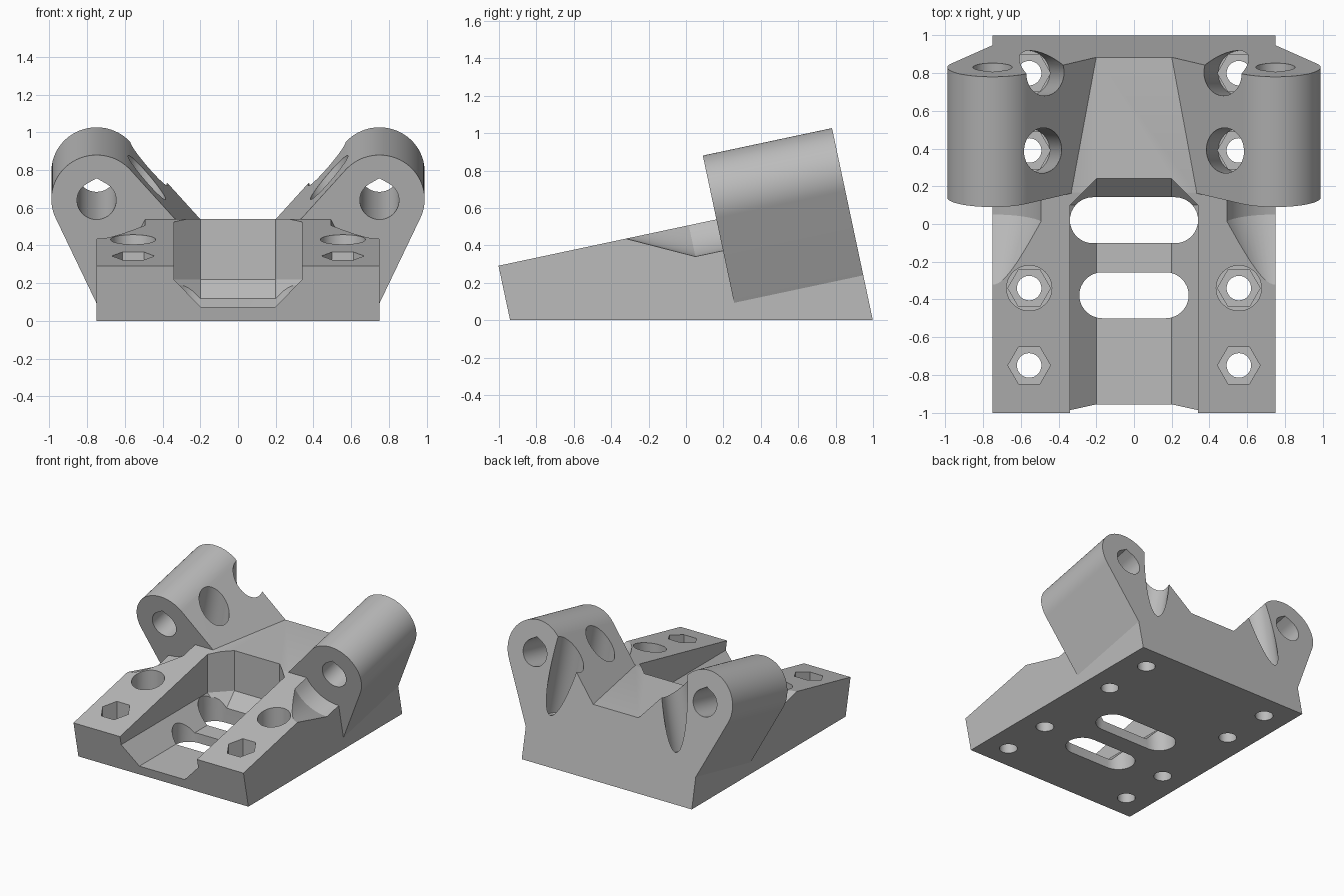
import bpy, bmesh
from math import sin, cos, tan, pi, radians
from mathutils import Vector

if "Cube" in bpy.data.objects:
    bpy.data.objects.remove(bpy.data.objects["Cube"], do_unlink=True)

TILT = radians(12)
FRONT, ARM, BACK = -0.92, 0.271, 0.977   # stations along the tilted axis
DECK, AXIS_X, AXIS_W, TUBE_R = 0.493, 0.75, 0.602, 0.24


def tilted(x, w, v):
    """Tilted frame: across, up from the tilted plane, along the tilted axis."""
    return Vector((x, v * cos(TILT) - w * sin(TILT), v * sin(TILT) + w * cos(TILT)))


def upright(x, y, z):
    return Vector((x, y, z))


def sideways(y, z, x):
    return Vector((x, y, z))


def ring(n, r, cx=0, cy=0, start=0, sweep=2 * pi, closed=True):
    steps = n if closed else n - 1
    return [(cx + r * cos(start + sweep * i / steps),
             cy + r * sin(start + sweep * i / steps)) for i in range(n)]


def loft(name, sections, place):
    """Skin a list of (outline, station) pairs into a closed solid."""
    bm = bmesh.new()
    rows = [[bm.verts.new(place(p, q, t)) for p, q in pts] for pts, t in sections]
    for a, b in zip(rows, rows[1:]):
        for i in range(len(a)):
            j = (i + 1) % len(a)
            bm.faces.new((a[i], a[j], b[j], b[i]))
    bm.faces.new(rows[0])
    bm.faces.new(rows[-1])
    bmesh.ops.recalc_face_normals(bm, faces=bm.faces)
    mesh = bpy.data.meshes.new(name)
    bm.to_mesh(mesh)
    bm.free()
    ob = bpy.data.objects.new(name, mesh)
    bpy.context.collection.objects.link(ob)
    return ob


def prism(name, pts, place, lo, hi):
    return loft(name, [(pts, lo), (pts, hi)], place)


def combine(target, tool, operation="DIFFERENCE"):
    mod = target.modifiers.new("cut", "BOOLEAN")
    mod.operation, mod.solver, mod.object = operation, "EXACT", tool
    bpy.context.view_layer.objects.active = target
    bpy.ops.object.modifier_apply(modifier=mod.name)
    bpy.data.objects.remove(tool, do_unlink=True)


# Wedge-shaped base with a sloping front deck and a level rear deck
LEVEL = 0.54
front_top = tilted(0, DECK, FRONT)
ridge_y = front_top.y + (LEVEL - front_top.z) / tan(TILT)
side = [(FRONT / cos(TILT), 0), (1.2, 0), (1.2, LEVEL), (ridge_y, LEVEL),
        (front_top.y, front_top.z)]
body = prism("bracket_body", side, sideways, -0.75, 0.75)

# Conical tool clearance in front of each tube
for s in (-1, 1):
    sections = [(ring(48, r, s * AXIS_X, AXIS_W), v)
                for r, v in ((0.003, -0.437), (0.28, 0.12), (0.28, ARM + 0.001))]
    combine(body, loft("clearance", sections, tilted))

# Two arms, each ending in a round tube
arc = ring(40, TUBE_R, AXIS_X, AXIS_W, radians(-25.1), radians(164.5), closed=False)
outline = [(0.2, 0.1), (0.75, 0.037)] + arc + [(0.2, 0.344)]
for s in (-1, 1):
    arm = prism("arm", [(s * x, w) for x, w in outline], tilted, ARM, 1.1)
    combine(body, arm, "UNION")

# Square off the tilted back face
combine(body, prism("back_trim", [(-2, -2), (2, -2), (2, 2), (-2, 2)], tilted, BACK, 2))

# Central pocket: level floor, chamfered floor edges and back corners
W, N, BACK_Y, CH = 0.34, 0.2, 0.24, 0.14
bm = bmesh.new()
for sx in (-1, 1):
    for z in (0.22, 0.8):
        for x, y in ((W, -1.3), (W, BACK_Y - CH), (N, BACK_Y)):
            bm.verts.new((sx * x, y, z))
    for y in (-1.3, BACK_Y - CH):
        bm.verts.new((sx * N, y, 0.075))
bmesh.ops.convex_hull(bm, input=bm.verts)
bmesh.ops.recalc_face_normals(bm, faces=bm.faces)
pocket_mesh = bpy.data.meshes.new("pocket")
bm.to_mesh(pocket_mesh)
bm.free()
pocket = bpy.data.objects.new("pocket", pocket_mesh)
bpy.context.collection.objects.link(pocket)
combine(body, pocket)

# Two rounded slots through the floor
for y, half in ((0.02, 0.34), (-0.378, 0.29)):
    r = 0.122
    slot = (ring(17, r, half - r, y, -pi / 2, pi, False)
            + ring(17, r, r - half, y, pi / 2, pi, False))
    combine(body, prism("slot", slot, upright, -0.1, 0.4))

# Mounting screws: through hole, hexagonal seat, access bore
HOLE_X, LEAN = 0.556, tan(radians(10))
for s in (-1, 1):
    for y in (-0.75, -0.34, 0.39, 0.8):
        x = s * HOLE_X
        combine(body, prism("hole", ring(32, 0.065, x, y), upright, -0.1, 0.25))
        top = 0.6 if y < -0.5 else 0.32
        combine(body, prism("hex_seat", ring(6, 0.113, x, y), upright, 0.17, top))
        if y > -0.5:
            lean = LEAN if y > 0 else 0
            bore = [(ring(40, 0.12, s * (HOLE_X - lean * (z - 0.35)), y), z)
                    for z in (0.29, 1.3)]
            combine(body, loft("access_bore", bore, upright))

# Teardrop bolt hole along each tube
for s in (-1, 1):
    drop = ring(33, 0.104, s * AXIS_X, AXIS_W - 0.006, radians(120), radians(300), False)
    drop.append((s * AXIS_X, AXIS_W + 0.114))
    combine(body, prism("bolt_hole", drop, tilted, 0, 1.2))

# Plain grey finish
grey = bpy.data.materials.new("plain_grey")
grey.use_nodes = True
colour = (0.5, 0.5, 0.5, 1)
grey.diffuse_color = colour
grey.node_tree.nodes["Principled BSDF"].inputs["Base Color"].default_value = colour
body.data.materials.clear()
body.data.materials.append(grey)
for face in body.data.polygons:
    face.material_index = 0

bpy.ops.object.select_all(action="DESELECT")
body.select_set(True)
bpy.context.view_layer.objects.active = body
bpy.ops.object.shade_smooth_by_angle(angle=radians(25))
